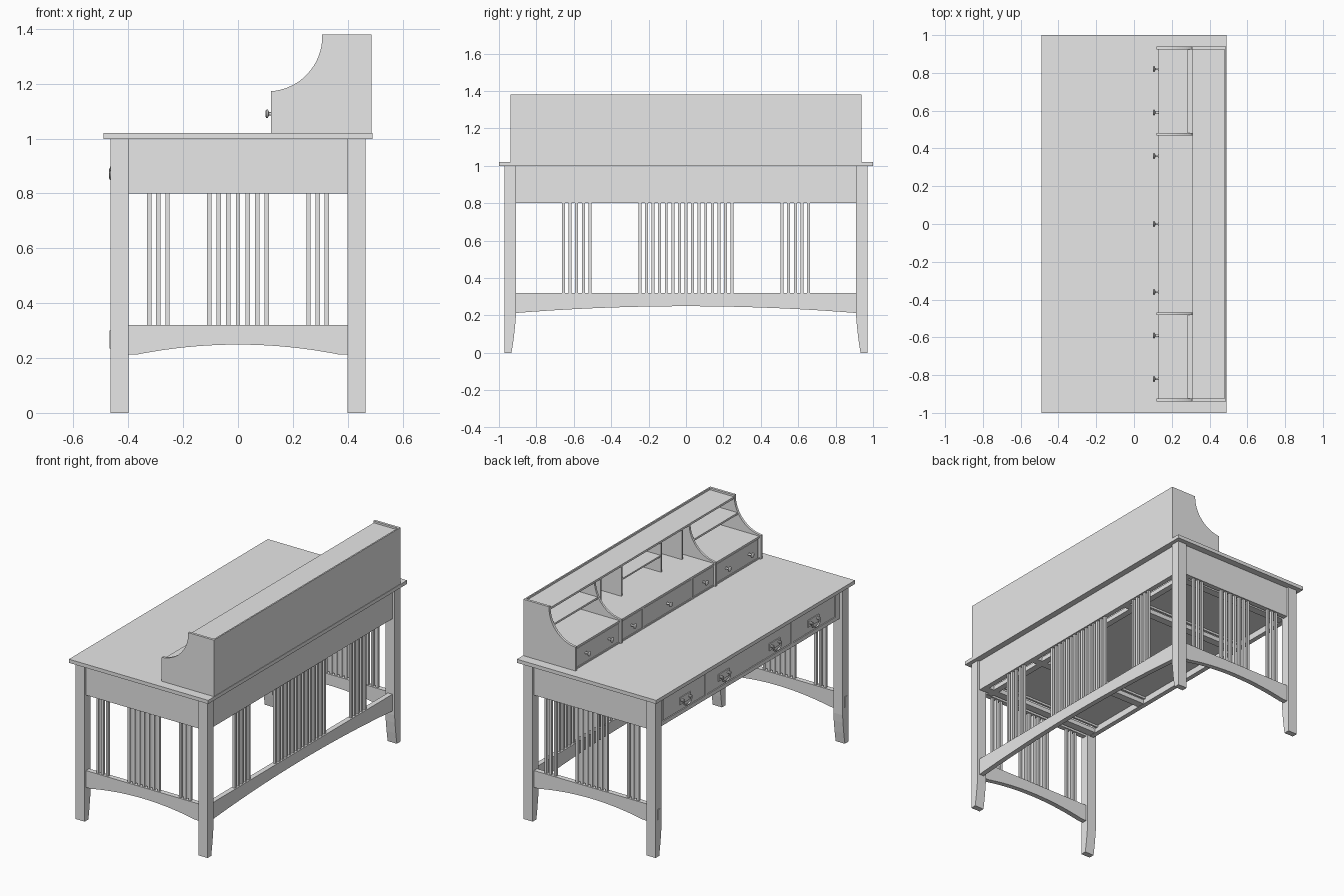
import bpy, bmesh, math
from mathutils import Vector

if "Cube" in bpy.data.objects:
    bpy.data.objects.remove(bpy.data.objects["Cube"])

wood = bpy.data.materials.new("light_grey")
wood.diffuse_color = (0.8, 0.8, 0.8, 1)
wood.use_nodes = True
wood.node_tree.nodes["Principled BSDF"].inputs["Base Color"].default_value = wood.diffuse_color


def finish(name, bm):
    bmesh.ops.recalc_face_normals(bm, faces=bm.faces)
    me = bpy.data.meshes.new(name)
    bm.to_mesh(me)
    bm.free()
    me.materials.append(wood)
    ob = bpy.data.objects.new(name, me)
    bpy.context.collection.objects.link(ob)
    return ob


def box(name, x0, x1, y0, y1, z0, z1):
    bm = bmesh.new()
    bmesh.ops.create_cube(bm, size=1)
    for v in bm.verts:
        v.co = Vector(((x0 + x1) / 2 + v.co.x * (x1 - x0),
                       (y0 + y1) / 2 + v.co.y * (y1 - y0),
                       (z0 + z1) / 2 + v.co.z * (z1 - z0)))
    return finish(name, bm)


def prism(name, pts, a, b, axis):
    """Extrude an outline of (u, z) points from a to b; axis is 'x' or 'y'."""
    bm = bmesh.new()
    place = (lambda u, z, t: (t, u, z)) if axis == 'x' else (lambda u, z, t: (u, t, z))
    f = bm.faces.new([bm.verts.new(place(u, z, a)) for u, z in pts])
    ext = bmesh.ops.extrude_face_region(bm, geom=[f])
    move = Vector((b - a, 0, 0) if axis == 'x' else (0, b - a, 0))
    bmesh.ops.translate(bm, vec=move,
                        verts=[g for g in ext['geom'] if isinstance(g, bmesh.types.BMVert)])
    return finish(name, bm)


def lathe_x(name, profile, y, z, steps=16):
    """Turn (x, radius) points about an axis along x."""
    bm = bmesh.new()
    rings = []
    for x, r in profile:
        rings.append([bm.verts.new((x, y + r * math.cos(2 * math.pi * i / steps),
                                    z + r * math.sin(2 * math.pi * i / steps)))
                      for i in range(steps)])
    for p, q in zip(rings, rings[1:]):
        for i in range(steps):
            j = (i + 1) % steps
            bm.faces.new((p[i], p[j], q[j], q[i]))
    bm.faces.new(rings[0])
    bm.faces.new(rings[-1])
    return finish(name, bm)


def arched_rail(half, flat):
    """Rail outline with a shallow arch cut from its lower edge."""
    pts = [(-half, 0.32), (-half, 0.213)]
    w = half - flat
    for i in range(25):
        u = -w + 2 * w * i / 24
        pts.append((u, 0.213 + 0.036 * (1 - (u / w) ** 2)))
    return pts + [(half, 0.213), (half, 0.32)]


# Table top
box("table_top", -0.49, 0.49, -1, 1, 0.998, 1.021)

# Legs, tapered at the foot on the inner side
for sy in (-1, 1):
    leg = [(0.97, 0), (0.97, 0.998), (0.91, 0.998), (0.91, 0.19),
           (0.914, 0.14), (0.922, 0.07), (0.933, 0)]
    for sx in (-1, 1):
        prism("leg", [(sy * u, z) for u, z in leg], sx * 0.40, sx * 0.465, 'x')
    # Small raised plugs on the drawer-side legs
    box("leg_plug", -0.469, -0.46, sy * 0.94 - 0.013, sy * 0.94 + 0.013, 0.235, 0.30)

# End frames: apron, arched rail and slats
for sy in (-1, 1):
    y0, y1 = sorted((sy * 0.925, sy * 0.957))
    box("end_apron", -0.402, 0.402, y0, y1, 0.80, 0.998)
    prism("end_rail", arched_rail(0.402, 0.035), y0, y1, 'y')
    slats = [i * 0.035 for i in range(-3, 4)]
    slats += [s * (0.257 + 0.0335 * i) for s in (-1, 1) for i in range(3)]
    for x in slats:
        box("end_slat", x - 0.008, x + 0.008, sy * 0.941 - 0.008, sy * 0.941 + 0.008, 0.31, 0.81)

# Back frame: apron, arched rail and slats
box("back_apron", 0.418, 0.45, -0.912, 0.912, 0.80, 0.998)
prism("back_rail", arched_rail(0.912, 0.005), 0.418, 0.45, 'x')
slats = [i * 0.0352 for i in range(-7, 8)]
slats += [s * (0.514 + 0.0352 * i) for s in (-1, 1) for i in range(5)]
for y in slats:
    box("back_slat", 0.426, 0.442, y - 0.008, y + 0.008, 0.31, 0.81)

# Drawer-side frame
box("front_top_rail", -0.445, -0.415, -0.912, 0.912, 0.975, 0.998)
box("front_bottom_rail", -0.445, -0.415, -0.912, 0.912, 0.80, 0.825)
for s in (-1, 1):
    for a, b in ((0.42, 0.445), (0.865, 0.912)):
        y0, y1 = sorted((s * a, s * b))
        box("front_stile", -0.445, -0.415, y0, y1, 0.82, 0.98)


# Drawers: front, sides, back and bottom panel
def drawer(y0, y1):
    g = 0.004
    box("drawer_front", -0.443, -0.42, y0 + g, y1 - g, 0.825 + g, 0.975 - g)
    box("drawer_bottom", -0.42, 0.32, y0 + 0.02, y1 - 0.02, 0.845, 0.852)
    box("drawer_back", 0.31, 0.325, y0 + 0.012, y1 - 0.012, 0.832, 0.95)
    for y in (y0 + 0.012, y1 - 0.025):
        box("drawer_side", -0.42, 0.325, y, y + 0.013, 0.832, 0.95)


drawer(-0.42, 0.42)
drawer(0.445, 0.865)
drawer(-0.865, -0.445)

# Runners under the drawers
for s in (-1, 1):
    for c in (0.432, 0.885):
        box("drawer_runner", -0.42, 0.42, s * c - 0.025, s * c + 0.025, 0.802, 0.83)
box("cross_runner", 0.34, 0.38, -0.925, 0.925, 0.802, 0.83)

# Bail pulls
for y in (-0.645, -0.255, 0.255, 0.645):
    box("pull_plate", -0.448, -0.442, y - 0.055, y + 0.055, 0.865, 0.91)
    for s in (-1, 1):
        lathe_x("pull_post", [(-0.444, 0.009), (-0.466, 0.009)], y + s * 0.038, 0.89, 10)
    cu = bpy.data.curves.new("pull_bail", 'CURVE')
    cu.dimensions = '3D'
    cu.bevel_depth = 0.0055
    cu.bevel_resolution = 1
    cu.use_fill_caps = True
    sp = cu.splines.new('POLY')
    sp.points.add(12)
    for i, p in enumerate(sp.points):
        t = math.pi * i / 12
        p.co = (-0.464, y - 0.038 * math.cos(t), 0.89 - 0.036 * math.sin(t) ** 0.7, 1)
    cu.materials.append(wood)
    bpy.context.collection.objects.link(bpy.data.objects.new("pull_bail", cu))

# Hutch ends and inner partitions with a concave front
arc = []
for i in range(17):
    t = math.radians(-86.3 + 86.3 * i / 16)
    arc.append((0.107 + 0.2 * math.cos(t), 1.372 + 0.2 * math.sin(t)))
for s in (-1, 1):
    end = [(0.12, 1.02)] + arc + [(0.307, 1.38), (0.487, 1.38), (0.487, 1.02)]
    prism("hutch_end", end, s * 0.923, s * 0.939, 'y')
    inner = [(0.12, 1.02)] + arc[:-1] + [(0.307, 1.358), (0.48, 1.358), (0.48, 1.02)]
    prism("hutch_partition", inner, s * 0.469, s * 0.483, 'y')
    y0, y1 = sorted((s * 0.48, s * 0.925))
    box("side_shelf", 0.282, 0.48, y0, y1, 1.262, 1.274)
    # Pigeonhole dividers
    for c in (0.2, 0.41):
        box("cubby_divider", 0.312, 0.48, s * c - 0.005, s * c + 0.005, 1.16, 1.36)

box("hutch_back", 0.478, 0.487, -0.937, 0.937, 1.02, 1.38)
box("hutch_top", 0.309, 0.48, -0.925, 0.925, 1.355, 1.368)
box("hutch_deck", 0.13, 0.48, -0.925, 0.925, 1.153, 1.165)
box("hutch_base", 0.13, 0.48, -0.925, 0.925, 1.02, 1.03)
box("hutch_core", 0.14, 0.48, -0.925, 0.925, 1.025, 1.155)
box("cubby_shelf", 0.315, 0.48, -0.2, 0.2, 1.262, 1.272)

# Hutch drawer fronts and stiles
edges = [-0.923, -0.476, -0.245, 0.245, 0.476, 0.923]
for a, b in zip(edges, edges[1:]):
    box("hutch_drawer_front", 0.131, 0.145, a + 0.01, b - 0.01, 1.033, 1.15)
for y in (-0.245, 0.245):
    box("hutch_stile", 0.13, 0.145, y - 0.007, y + 0.007, 1.025, 1.155)

# Hutch knobs
for y in (-0.82, -0.59, -0.36, 0, 0.36, 0.59, 0.82):
    knob = lathe_x("hutch_knob", [(0.133, 0.01), (0.127, 0.006), (0.113, 0.006),
                                  (0.109, 0.015), (0.104, 0.016), (0.1, 0.01)], y, 1.09)
    bpy.ops.object.select_all(action='DESELECT')
    knob.select_set(True)
    bpy.context.view_layer.objects.active = knob
    bpy.ops.object.shade_smooth_by_angle()
